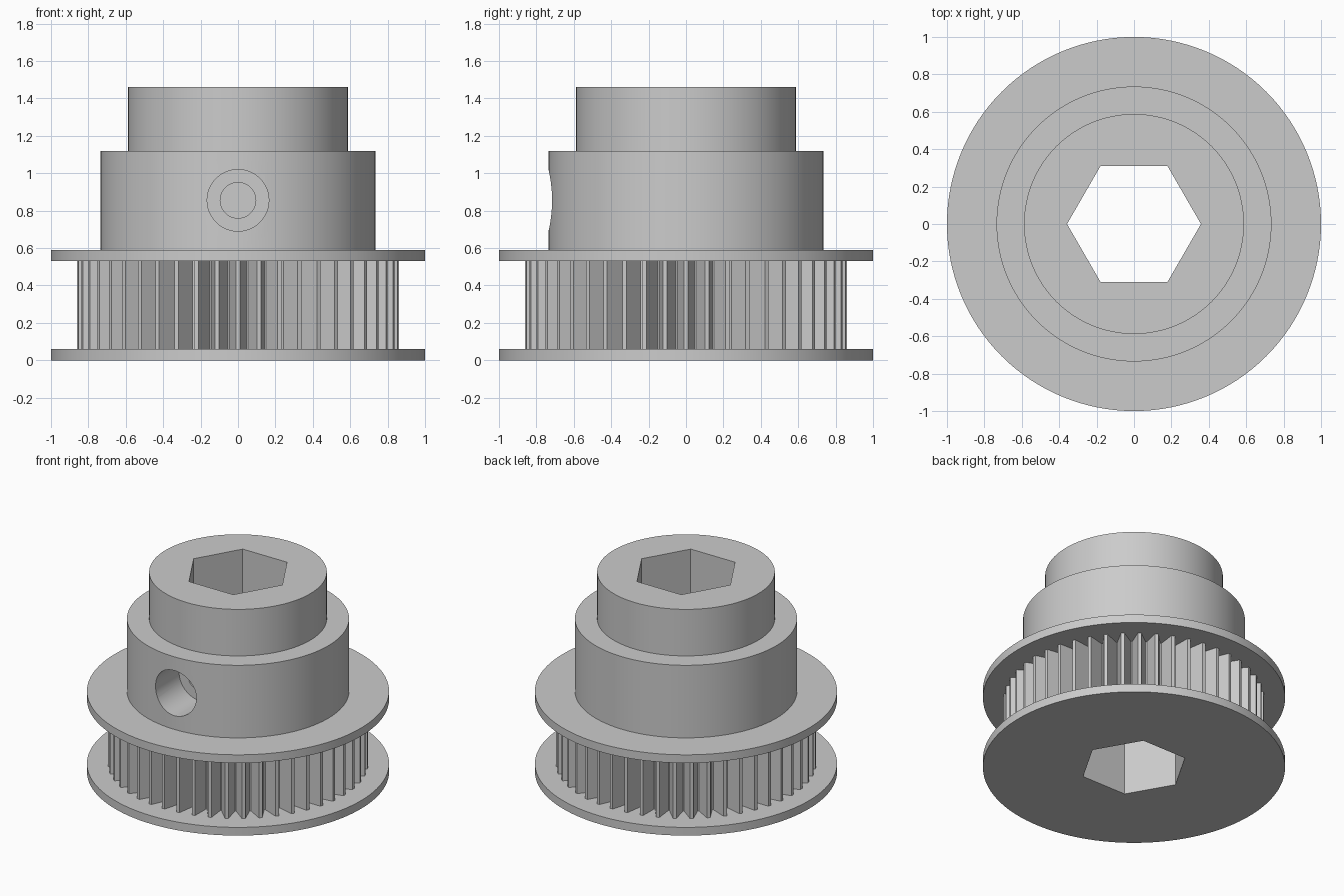
import bpy, bmesh, math
from mathutils import Matrix

if "Cube" in bpy.data.objects:
    bpy.data.objects.remove(bpy.data.objects["Cube"])

grey = bpy.data.materials.new("plain grey")
grey.diffuse_color = (0.6, 0.6, 0.6, 1)
grey.use_nodes = True
grey.node_tree.nodes["Principled BSDF"].inputs["Base Color"].default_value = grey.diffuse_color


def make_object(name, bm):
    bmesh.ops.recalc_face_normals(bm, faces=bm.faces)
    me = bpy.data.meshes.new(name)
    bm.to_mesh(me)
    bm.free()
    me.materials.append(grey)
    ob = bpy.data.objects.new(name, me)
    bpy.context.collection.objects.link(ob)
    return ob


def prism(name, outline, z0, z1):
    """Extrude a closed xy outline from z0 to z1."""
    bm = bmesh.new()
    lo = [bm.verts.new((x, y, z0)) for x, y in outline]
    hi = [bm.verts.new((x, y, z1)) for x, y in outline]
    n = len(outline)
    bm.faces.new(lo[::-1])
    bm.faces.new(hi)
    for i in range(n):
        j = (i + 1) % n
        bm.faces.new((lo[i], lo[j], hi[j], hi[i]))
    return make_object(name, bm)


def lathe(name, profile, segments):
    """Revolve an (r, z) profile, closed with flat caps at both ends."""
    bm = bmesh.new()
    rings = []
    for r, z in profile:
        rings.append([bm.verts.new((r * math.cos(2 * math.pi * i / segments),
                                    r * math.sin(2 * math.pi * i / segments), z))
                      for i in range(segments)])
    for a, b in zip(rings, rings[1:]):
        for i in range(segments):
            j = (i + 1) % segments
            bm.faces.new((a[i], a[j], b[j], b[i]))
    bm.faces.new(rings[0][::-1])
    bm.faces.new(rings[-1])
    return make_object(name, bm)


def combine(target, tool, operation):
    """Apply a boolean and remove the tool object."""
    mod = target.modifiers.new(operation.lower(), 'BOOLEAN')
    mod.operation = operation
    mod.solver = 'EXACT'
    mod.object = tool
    bpy.ops.object.select_all(action='DESELECT')
    bpy.context.view_layer.objects.active = target
    target.select_set(True)
    bpy.ops.object.modifier_apply(modifier=mod.name)
    bpy.data.objects.remove(tool)


# Turned body: two flanges, hub and upper collar
pulley = lathe("pulley_body", [(1, 0), (1, 0.06), (0.70, 0.06), (0.70, 0.53), (1, 0.53),
                               (1, 0.59), (0.735, 0.59), (0.735, 1.12),
                               (0.588, 1.12), (0.588, 1.46)], 128)

# Toothed belt ring between the flanges
TEETH, TIP, ROOT = 48, 0.862, 0.745
pitch = 2 * math.pi / TEETH
outline = []
for k in range(TEETH):
    centre = -math.pi / 2 + k * pitch
    for radius, offset in ((TIP, -0.10), (TIP, 0.10), (ROOT, 0.46), (ROOT, 0.54)):
        a = centre + offset * pitch
        outline.append((radius * math.cos(a), radius * math.sin(a)))
combine(pulley, prism("belt_teeth", outline, 0.03, 0.56), 'UNION')

# Hexagonal shaft bore
hexagon = [(0.358 * math.cos(k * math.pi / 3), 0.358 * math.sin(k * math.pi / 3))
           for k in range(6)]
combine(pulley, prism("hex_bore", hexagon, -0.2, 1.7), 'DIFFERENCE')

# Counterbored set screw hole in the front of the hub, as one stepped cutter
screw = lathe("screw_hole", [(0.165, 0.445), (0.165, 0.9)][::-1] +
              [(0.095, 0.445), (0.095, 0.1)], 48)
screw.data.transform(Matrix.Translation((0, 0, 0.855)) @ Matrix.Rotation(math.pi / 2, 4, 'X'))
bm = bmesh.new()
bm.from_mesh(screw.data)
bmesh.ops.recalc_face_normals(bm, faces=bm.faces)
bm.to_mesh(screw.data)
bm.free()
combine(pulley, screw, 'DIFFERENCE')

# Smooth round walls, crisp edges
bpy.ops.object.shade_smooth_by_angle(angle=math.radians(25))
